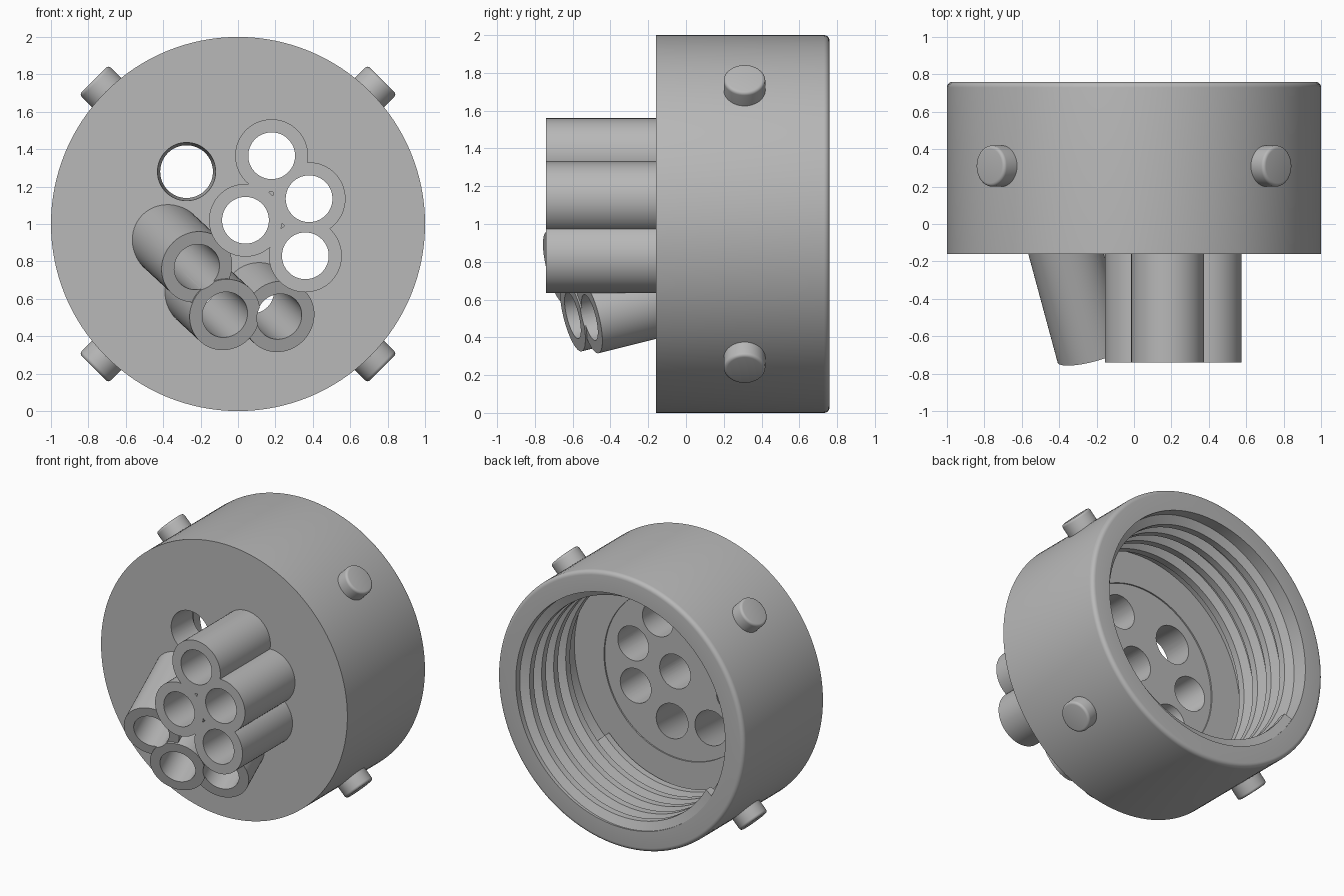
import bpy, bmesh, math
from mathutils import Vector

cube = bpy.data.objects.get("Cube")
if cube:
    bpy.data.objects.remove(cube, do_unlink=True)

grey = bpy.data.materials.new("plain_grey")
grey.use_nodes = True
COLOR = (0.48, 0.48, 0.48, 1)
grey.diffuse_color = COLOR
grey.node_tree.nodes["Principled BSDF"].inputs["Base Color"].default_value = COLOR

FRONT, BACK, FLOOR = -0.16, 0.76, 0.08
WALL = 0.85
OUTER, BORE = 0.195, 0.125


def finish(bm, name):
    bmesh.ops.recalc_face_normals(bm, faces=bm.faces)
    mesh = bpy.data.meshes.new(name)
    bm.to_mesh(mesh)
    bm.free()
    mesh.materials.append(grey)
    ob = bpy.data.objects.new(name, mesh)
    bpy.context.collection.objects.link(ob)
    return ob


def add_rod(bm, a, b, r1, r2=None, sides=64):
    a, b = Vector(a), Vector(b)
    rot = (b - a).to_track_quat('Z', 'Y').to_matrix().to_4x4()
    rot.translation = (a + b) / 2
    return bmesh.ops.create_cone(bm, cap_ends=True, segments=sides, radius1=r1,
                                 radius2=r1 if r2 is None else r2,
                                 depth=(b - a).length, matrix=rot)["verts"]


def smooth(ob):
    bpy.ops.object.select_all(action='DESELECT')
    ob.select_set(True)
    bpy.context.view_layer.objects.active = ob
    bpy.ops.object.shade_smooth_by_angle(angle=math.radians(30))


# Tube layout: straight ones by (x, z), angled ones by the centre of the open end
straight = [(0.18, 1.365), (0.38, 1.135), (0.36, 0.83), (0.04, 1.02)]
angled = [(-0.22, -0.69, 0.77), (-0.07, -0.60, 0.515), (0.22, -0.51, 0.505)]
slant = Vector((-0.27, 1, 0.25))


def along(end, y):
    end = Vector(end)
    return end + slant * (y - end.y)


# Cutter holding every bore plus the tapered open hole
bm = bmesh.new()
for x, z in straight:
    add_rod(bm, (x, -0.9, z), (x, 0.3, z), BORE)
for end in angled:
    add_rod(bm, along(end, end[1] - 0.04), along(end, 0.3), BORE)
add_rod(bm, (-0.275, FRONT - 0.02, 1.28), (-0.275, FLOOR + 0.02, 1.28), 0.157, 0.139)
cutter = finish(bm, "bore_cutter")
cutter.hide_render = True
cutter.hide_set(True)


def drill(ob):
    mod = ob.modifiers.new("bores", 'BOOLEAN')
    mod.operation = 'DIFFERENCE'
    mod.solver = 'EXACT'
    mod.object = cutter
    bpy.context.view_layer.objects.active = ob
    bpy.ops.object.modifier_apply(modifier=mod.name)
    smooth(ob)


# Cap: a turned cup with a rounded outer rim and a thin recess in its floor
ROUND = 0.03
profile = [(0, FRONT), (1, FRONT)]
for i in range(6):
    t = i / 5 * math.pi / 2
    profile.append((1 - ROUND + ROUND * math.cos(t), BACK - ROUND + ROUND * math.sin(t)))
profile += [(WALL, BACK), (WALL, FLOOR), (0.61, FLOOR), (0.61, FLOOR - 0.01), (0, FLOOR - 0.01)]
bm = bmesh.new()
verts = [bm.verts.new((r, y, 1)) for r, y in profile]
edges = [bm.edges.new(pair) for pair in zip(verts, verts[1:])]
bmesh.ops.spin(bm, geom=verts + edges, cent=(0, 0, 1), axis=(0, 1, 0),
               angle=math.tau, steps=128)
bmesh.ops.remove_doubles(bm, verts=bm.verts, dist=1e-4)
drill(finish(bm, "cap"))

# Straight tubes
for x, z in straight:
    bm = bmesh.new()
    add_rod(bm, (x, -0.74, z), (x, -0.1, z), OUTER)
    drill(finish(bm, "straight_tube"))

# Angled tubes, with ends square to their slant
for end in angled:
    bm = bmesh.new()
    add_rod(bm, end, along(end, -0.05), OUTER)
    drill(finish(bm, "angled_tube"))

# Internal screw thread: a trapezoid swept along a helix to a blunt end at the rim
PITCH, STEPS = 0.14, 96
TURNS = 4.3
section = [(0.87, -0.06), (0.79, -0.025), (0.79, 0.025), (0.87, 0.06)]
bm = bmesh.new()
previous = None
count = int(TURNS * STEPS)
for i in range(count + 1):
    a = math.radians(210) + i / STEPS * math.tau
    y = 0.72 - i / STEPS * PITCH
    ring = [bm.verts.new((r * math.cos(a), min(y + dy, BACK - 0.001), 1 + r * math.sin(a)))
            for r, dy in section]
    if previous:
        for k in range(4):
            n = (k + 1) % 4
            bm.faces.new((previous[k], previous[n], ring[n], ring[k]))
    if i in (0, count):
        bm.faces.new(ring)
    previous = ring
smooth(finish(bm, "inner_thread"))

# Four side pegs with softened ends
for k in range(4):
    a = math.radians(45 + 90 * k)
    c, s = math.cos(a), math.sin(a)
    bm = bmesh.new()
    add_rod(bm, (0.93 * c, 0.31, 1 + 0.93 * s), (1.09 * c, 0.31, 1 + 1.09 * s), 0.11, sides=48)
    tip = [e for e in bm.edges
           if all(v.co.x * c + (v.co.z - 1) * s > 1.05 for v in e.verts)]
    bmesh.ops.bevel(bm, geom=tip, offset=0.018, segments=4, profile=0.5, affect='EDGES')
    smooth(finish(bm, "side_peg"))
